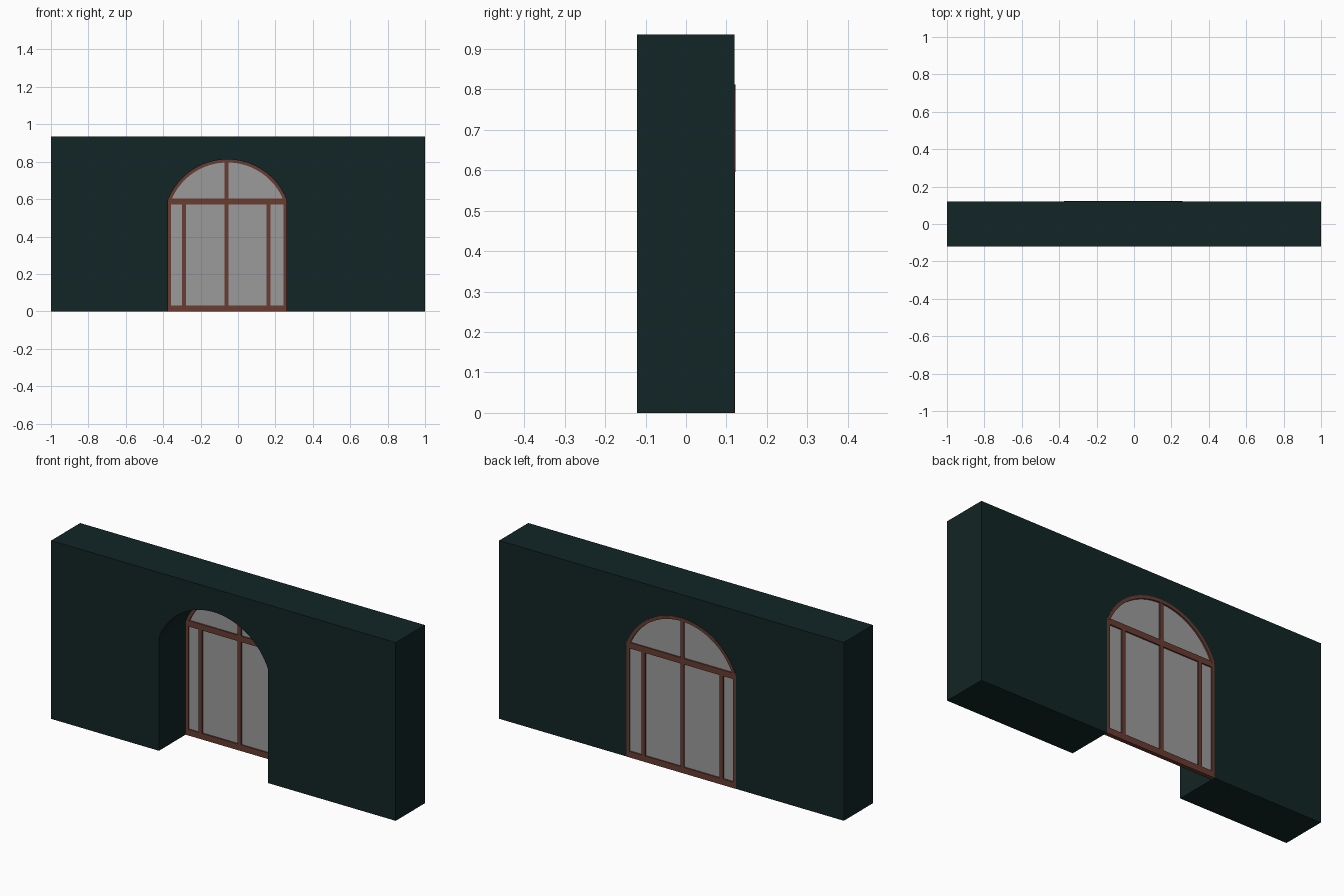
import bpy, bmesh, math

if "Cube" in bpy.data.objects:
    bpy.data.objects.remove(bpy.data.objects["Cube"])

XL, XR, SPRING, TOP = -0.374, 0.26, 0.595, 0.812   # opening limits
CX, HALF = (XL + XR) / 2, (XR - XL) / 2
RISE = TOP - SPRING
R = (HALF ** 2 + RISE ** 2) / (2 * RISE)
CZ = TOP - R


def material(name, color):
    m = bpy.data.materials.new(name)
    m.diffuse_color = (*color, 1)
    m.use_nodes = True
    m.node_tree.nodes["Principled BSDF"].inputs["Base Color"].default_value = m.diffuse_color
    return m


def arc(inset=0.0, z0=SPRING, n=32):
    """Arch points from left to right, cut off at height z0."""
    r = R - inset
    a = math.acos((z0 - CZ) / r)
    return [(CX + r * math.sin(t), CZ + r * math.cos(t))
            for t in (-a + 2 * a * i / n for i in range(n + 1))]


def prism(name, outline, y0, y1, mat):
    """Extrude an xz outline from y0 to y1."""
    bm = bmesh.new()
    face = bm.faces.new([bm.verts.new((x, y0, z)) for x, z in outline])
    ext = bmesh.ops.extrude_face_region(bm, geom=[face])
    bmesh.ops.translate(bm, vec=(0, y1 - y0, 0),
                        verts=[v for v in ext["geom"] if isinstance(v, bmesh.types.BMVert)])
    bmesh.ops.recalc_face_normals(bm, faces=bm.faces)
    me = bpy.data.meshes.new(name)
    bm.to_mesh(me)
    bm.free()
    me.materials.append(mat)
    ob = bpy.data.objects.new(name, me)
    bpy.context.collection.objects.link(ob)
    return ob


def bar(name, x0, x1, z0, z1, y0=0.1, y1=0.121, mat=None):
    return prism(name, [(x0, z0), (x0, z1), (x1, z1), (x1, z0)], y0, y1, mat or wood)


plaster = material("dark_green_wall", (0.006, 0.018, 0.018))
wood = material("brown_frame", (0.14, 0.045, 0.032))
glass = material("grey_glass", (0.33, 0.33, 0.33))

# Wall with arched opening
prism("wall", [(XL, 0), (-1, 0), (-1, 0.935), (1, 0.935), (1, 0), (XR, 0)] + arc()[::-1],
      -0.121, 0.12, plaster)

# Frame: posts, rails, mullions
bar("left_post", XL, XL + 0.016, 0.03, 0.575)
bar("right_post", XR - 0.016, XR, 0.03, 0.575)
bar("bottom_rail", XL, XR, 0, 0.032)
bar("transom", XL, XR, 0.572, 0.603)
for name, x in (("left_mullion", -0.289), ("centre_mullion", -0.062), ("right_mullion", 0.163)):
    bar(name, x - 0.01, x + 0.01, 0.032, 0.572)
bar("arch_mullion", -0.072, -0.052, 0.603, TOP - 0.012)

# Curved head of the frame
prism("arch_frame", arc() + arc(0.016)[::-1], 0.1, 0.122, wood)

# Glazing
bar("lower_glass", XL + 0.01, XR - 0.01, 0.02, 0.585, 0.107, 0.114, glass)
prism("arch_glass", arc(0.008), 0.107, 0.114, glass)
